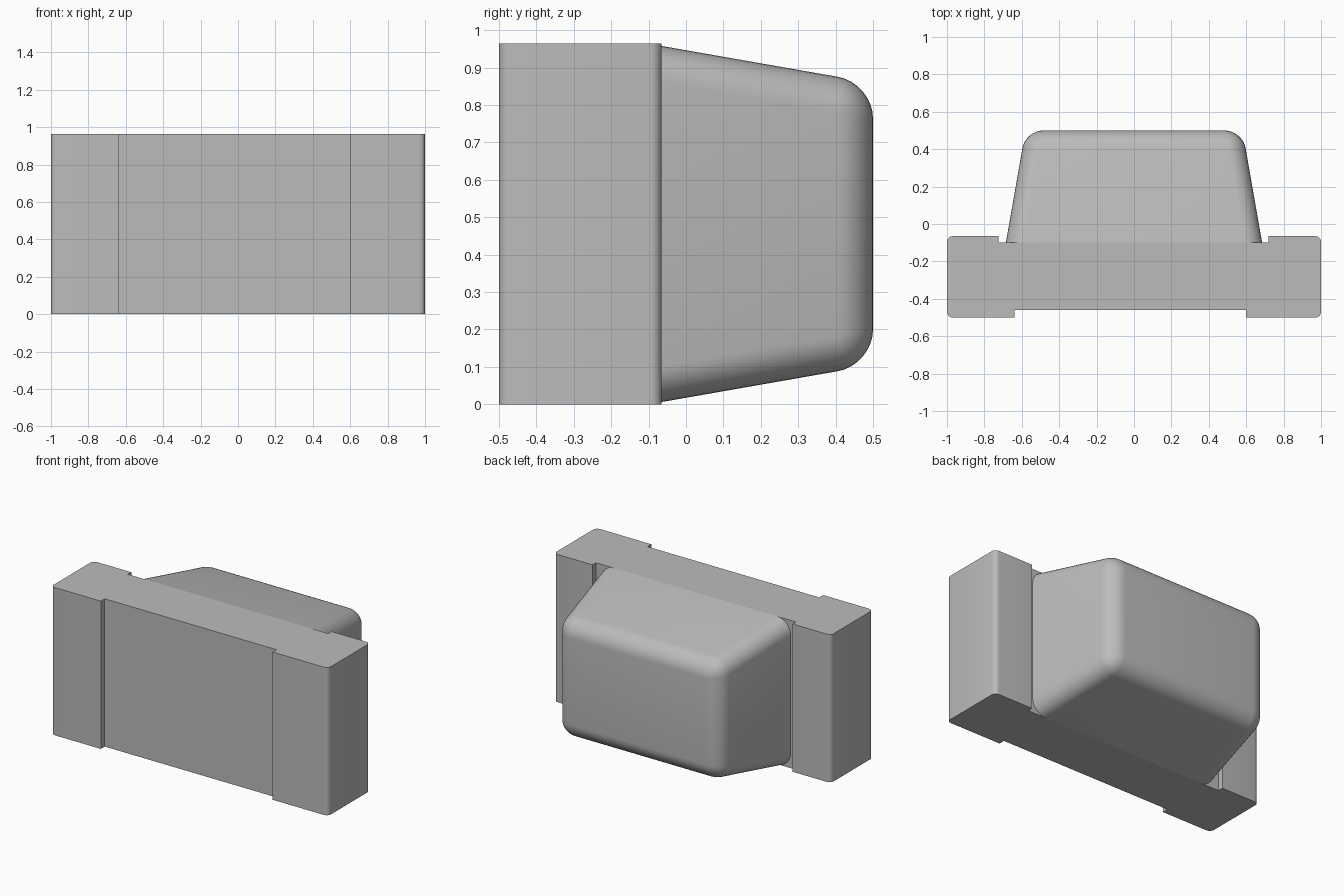
import bpy, bmesh

old = bpy.data.objects.get("Cube")
if old:
    bpy.data.objects.remove(old, do_unlink=True)

HEIGHT = 0.964
grey = bpy.data.materials.new("plain_grey")
grey.use_nodes = True
COLOUR = (0.5, 0.5, 0.5, 1)
grey.diffuse_color = COLOUR
grey.node_tree.nodes["Principled BSDF"].inputs["Base Color"].default_value = COLOUR


def finish(bm, name):
    bmesh.ops.recalc_face_normals(bm, faces=bm.faces[:])
    mesh = bpy.data.meshes.new(name)
    bm.to_mesh(mesh)
    bm.free()
    mesh.materials.append(grey)
    obj = bpy.data.objects.new(name, mesh)
    bpy.context.collection.objects.link(obj)
    bpy.ops.object.select_all(action='DESELECT')
    obj.select_set(True)
    bpy.context.view_layer.objects.active = obj
    bpy.ops.object.shade_smooth_by_angle(angle=0.6)


# Base block with end pads: a stepped outline extruded upwards
outline = [(-1, -0.5), (-0.64, -0.5), (-0.64, -0.46), (0.6, -0.46), (0.6, -0.5), (1, -0.5),
           (1, -0.065), (0.72, -0.065), (0.72, -0.1), (-0.725, -0.1), (-0.725, -0.065), (-1, -0.065)]
bm = bmesh.new()
floor = bm.faces.new([bm.verts.new((x, y, 0)) for x, y in outline])
top = bmesh.ops.extrude_face_region(bm, geom=[floor])
bmesh.ops.translate(bm, vec=(0, 0, HEIGHT), verts=[g for g in top["geom"] if isinstance(g, bmesh.types.BMVert)])
corners = [e for e in bm.edges
           if all(abs(v.co.x) > 0.99 for v in e.verts) and abs(e.verts[0].co.z - e.verts[1].co.z) > 0.5]
bmesh.ops.bevel(bm, geom=corners, offset=0.03, segments=5, profile=0.5, affect='EDGES')
finish(bm, "base_block")

# Tapered dome with rounded edges, open side against the base
bm = bmesh.new()
bmesh.ops.create_cube(bm, size=2)
for v in bm.verts:
    back = v.co.y > 0
    v.co.x *= 0.58 if back else 0.685
    v.co.z = HEIGHT / 2 + v.co.z * (HEIGHT / 2 - (0.105 if back else 0))
    v.co.y = 0.5 if back else -0.1
rounded = [e for e in bm.edges if any(v.co.y > 0 for v in e.verts)]
bmesh.ops.bevel(bm, geom=rounded, offset=0.095, segments=8, profile=0.5, affect='EDGES')
bmesh.ops.delete(bm, geom=[f for f in bm.faces if all(v.co.y < -0.09 for v in f.verts)], context='FACES')
finish(bm, "tapered_dome")
